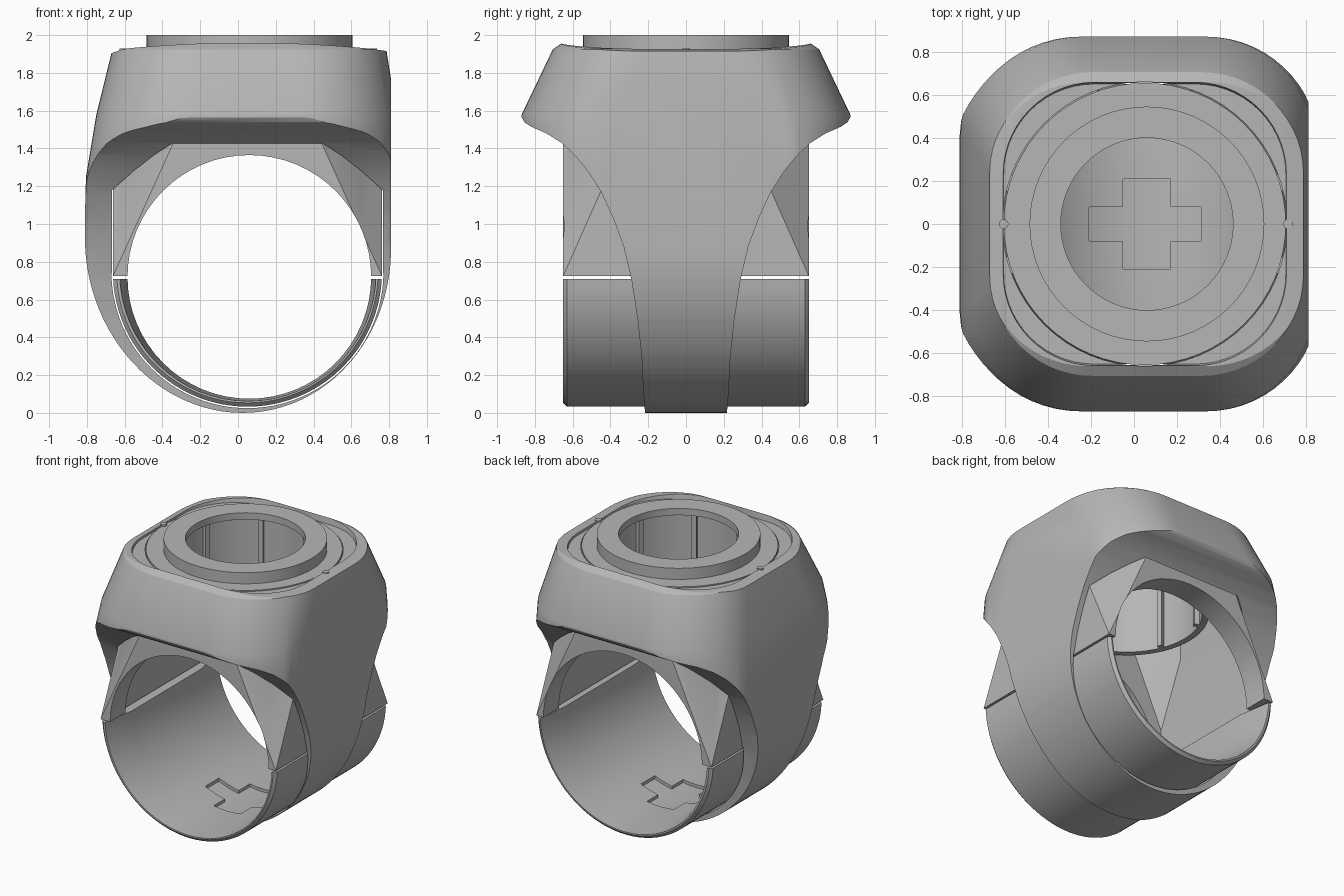
import bpy, bmesh, math

if "Cube" in bpy.data.objects:
    bpy.data.objects.remove(bpy.data.objects["Cube"])

CX = 0.05  # the inner parts sit slightly off centre

grey = bpy.data.materials.new("plain_grey")
grey.diffuse_color = (0.47, 0.47, 0.47, 1)
grey.use_nodes = True
grey.node_tree.nodes["Principled BSDF"].inputs["Base Color"].default_value = grey.diffuse_color


def finish(name, bm):
    bmesh.ops.recalc_face_normals(bm, faces=bm.faces)
    me = bpy.data.meshes.new(name)
    bm.to_mesh(me)
    bm.free()
    me.materials.append(grey)
    ob = bpy.data.objects.new(name, me)
    bpy.context.collection.objects.link(ob)
    return ob


def loft(name, rings):
    """Skin between loops of equal length and cap both ends."""
    bm = bmesh.new()
    loops = [[bm.verts.new(p) for p in r] for r in rings]
    n = len(loops[0])
    for a, b in zip(loops, loops[1:]):
        for i in range(n):
            j = (i + 1) % n
            bm.faces.new((a[i], a[j], b[j], b[i]))
    bm.faces.new(loops[0][::-1])
    bm.faces.new(loops[-1])
    return finish(name, bm)


def prism_y(name, pts, h):
    return loft(name, [[(x, y, z) for x, z in pts] for y in (-h, h)])


def prism_x(name, pts, h):
    return loft(name, [[(x, y, z) for y, z in pts] for x in (-h, h)])


def circle(cx, cy, r, n=64):
    return [(cx + r * math.cos(2 * math.pi * i / n), cy + r * math.sin(2 * math.pi * i / n))
            for i in range(n)]


def disc(name, x, y, r, z0, z1, n=64):
    return loft(name, [[(a, b, z) for a, b in circle(x, y, r, n)] for z in (z0, z1)])


def box(name, x, y, z, sx, sy, sz):
    pts = [(x - sx, y - sy), (x + sx, y - sy), (x + sx, y + sy), (x - sx, y + sy)]
    return loft(name, [[(a, b, c) for a, b in pts] for c in (z - sz, z + sz)])


def plan(x0, x1, hy, r, z, n=14):
    """Rounded rectangle seen from above."""
    out = []
    cx, hx = (x0 + x1) / 2, (x1 - x0) / 2
    for q, (sx, sy) in enumerate(((1, 1), (-1, 1), (-1, -1), (1, -1))):
        for i in range(n + 1):
            a = math.pi / 2 * (q + i / n)
            out.append((cx + sx * (hx - r) + r * math.cos(a),
                        sy * (hy - r) + r * math.sin(a), z))
    return out


def combine(ob, other, op="DIFFERENCE"):
    m = ob.modifiers.new("cut", "BOOLEAN")
    m.operation, m.object, m.solver = op, other, "EXACT"
    bpy.context.view_layer.objects.active = ob
    bpy.ops.object.modifier_apply(modifier=m.name)
    bpy.data.objects.remove(other, do_unlink=True)


def smooth(ob, deg=28):
    bpy.ops.object.select_all(action="DESELECT")
    ob.select_set(True)
    bpy.context.view_layer.objects.active = ob
    bpy.ops.object.shade_smooth_by_angle(angle=math.radians(deg))


def housing(name, levels):
    """Hull of mirrored corner points (x, y, z): a box with sliced corners."""
    bm = bmesh.new()
    for sx in (-1, 1):
        for sy in (-1, 1):
            for x, y, z in levels:
                bm.verts.new((CX + sx * x, sy * y, z))
    bmesh.ops.convex_hull(bm, input=bm.verts)
    bmesh.ops.dissolve_limit(bm, angle_limit=0.01, verts=bm.verts, edges=bm.edges)
    return finish(name, bm)


def outer_levels(g, z0, z1):
    return [(0.712 + g, 0.65 + g, z0), (0.383 + g, 0.65 + g, 1.45), (0.712 + g, 0.328 + g, 1.45),
            (0.216 + g, 0.62 + g, z1), (0.64 + g, 0.205 + g, z1)]


def half_round(name, top, rings):
    """Lower half of a cylinder lying along y, from (y, radius) rings."""
    out = []
    for y, r in rings:
        a0 = math.asin((top - 0.745) / r)
        angles = [math.pi - a0 + i / 48 * (math.pi + 2 * a0) for i in range(49)]
        out.append([(CX + r * math.cos(a), y, 0.745 + r * math.sin(a)) for a in angles])
    return loft(name, out)


def bore(r=0.645, h=1.2):
    return prism_y("bore", circle(0.06, 0.72, r), h)


# Outer shell: tapered rounded body trimmed by a front and a side outline
shell = loft("outer_shell", [plan(-0.84, 0.84, 0.87, 0.42, -0.1), plan(-0.805, 0.84, 0.87, 0.45, 1.25),
                             plan(-0.75, 0.84, 0.87, 0.51, 1.58), plan(-0.665, 0.785, 0.705, 0.47, 1.925),
                             plan(-0.61, 0.73, 0.63, 0.43, 1.975)])
left = [(-0.685, 1.9), (-0.74, 1.7), (-0.785, 1.45), (-0.81, 1.2), (-0.81, 1.02)]
bowl = [(0.81 * math.cos(a) - 0.025 * math.sin(a), 0.9 + 0.9 * math.sin(a))
        for a in [math.pi + i * math.pi / 48 for i in range(49)]]
right = [(0.81, 1.88), (0.79, 1.915)]
top = [(x, 1.96 - 0.075 * (x - CX) ** 2) for x in [0.7 - i * 0.1 for i in range(14)]]
combine(shell, prism_y("front_outline", left + bowl + right + top, 1.1), "INTERSECT")
side = [(0.215, -0.02), (0.225, 0.1), (0.235, 0.3), (0.257, 0.5), (0.288, 0.7), (0.33, 0.88),
        (0.385, 1.03), (0.45, 1.17), (0.52, 1.28), (0.59, 1.365), (0.66, 1.43), (0.74, 1.48),
        (0.82, 1.515), (0.855, 1.538), (0.87, 1.565), (0.872, 1.595), (0.715, 1.925), (0.65, 2.0)]
combine(shell, prism_x("side_outline", side + [(-y, z) for y, z in side[::-1]], 1.1), "INTERSECT")

# Hollow of the shell
combine(shell, housing("hollow", outer_levels(0.006, 0.72, 1.885)))
combine(shell, half_round("hollow_low", 0.74, [(-1.2, 0.72), (1.2, 0.72)]))
combine(shell, disc("hollow_top", CX, 0, 0.66, 1.47, 2.1))
combine(shell, loft("rim_cut", [plan(-0.605, 0.705, 0.65, 0.42, 1.912),
                                plan(-0.63, 0.73, 0.675, 0.44, 2.05)]))
smooth(shell)

# Inner housing: thin-walled box with a round top and finger bore through both ends
inner = housing("inner_housing", outer_levels(0, 0.725, 1.88))
combine(inner, disc("round_top", CX, 0, 0.655, 1.48, 1.918), "UNION")
combine(inner, bore())
combine(inner, housing("inside", [(0.68, 0.47, 0.6), (0.68, 0.47, 0.99), (0.474, 0.47, 1.45),
                                  (0.68, 0.268, 1.45), (0.315, 0.47, 1.8), (0.61, 0.18, 1.8)]))
combine(inner, disc("chamber", CX, 0, 0.59, 1.5, 1.81))
combine(inner, disc("opening", 0.06, 0, 0.535, 1.7, 2.1))
smooth(inner)

# Lower half of the liner, bore flared at both ends, cross-shaped recess in its floor
liner = half_round("lower_liner", 0.71, [(-0.65, 0.692), (-0.63, 0.712), (0.63, 0.712), (0.65, 0.692)])
combine(liner, loft("flared_bore", [[(x, y, z) for x, z in circle(cx, cz, r)] for y, cx, cz, r in
                                    ((-0.66, 0.052, 0.742, 0.68), (-0.4, 0.06, 0.72, 0.645),
                                     (0.4, 0.06, 0.72, 0.645), (0.66, 0.052, 0.742, 0.68))]))
for hx, hy in ((0.26, 0.08), (0.11, 0.21)):
    slot = bore(0.667, 0.4)
    combine(slot, box("slot_limit", 0.05 if hx > 0.2 else 0.06, 0, 0.2, hx, hy, 0.3), "INTERSECT")
    combine(liner, slot)
smooth(liner)

# Raised collar: a thin lip on top of a hanging tube
collar = disc("collar", 0.06, 0, 0.545, 1.42, 2.0)
combine(collar, disc("tube_inside", 0.06, 0, 0.5, 1.3, 1.95))
combine(collar, disc("collar_hole", 0.06, 0, 0.4, 1.7, 2.1))
smooth(collar)

# Upright ribs on the tube wall
for i in range(8):
    a = math.radians(22.5 + 45 * i)
    rib = box("tube_rib", 0, 0, 1.685, 0.025, 0.018, 0.265)
    rib.location = (0.06 + 0.49 * math.cos(a), 0.49 * math.sin(a), 0)
    rib.rotation_euler.z = a

# Small locating pins on the rim
for x in (-0.605, 0.715):
    smooth(disc("rim_pin", x, 0, 0.022, 1.86, 1.93, 16))
